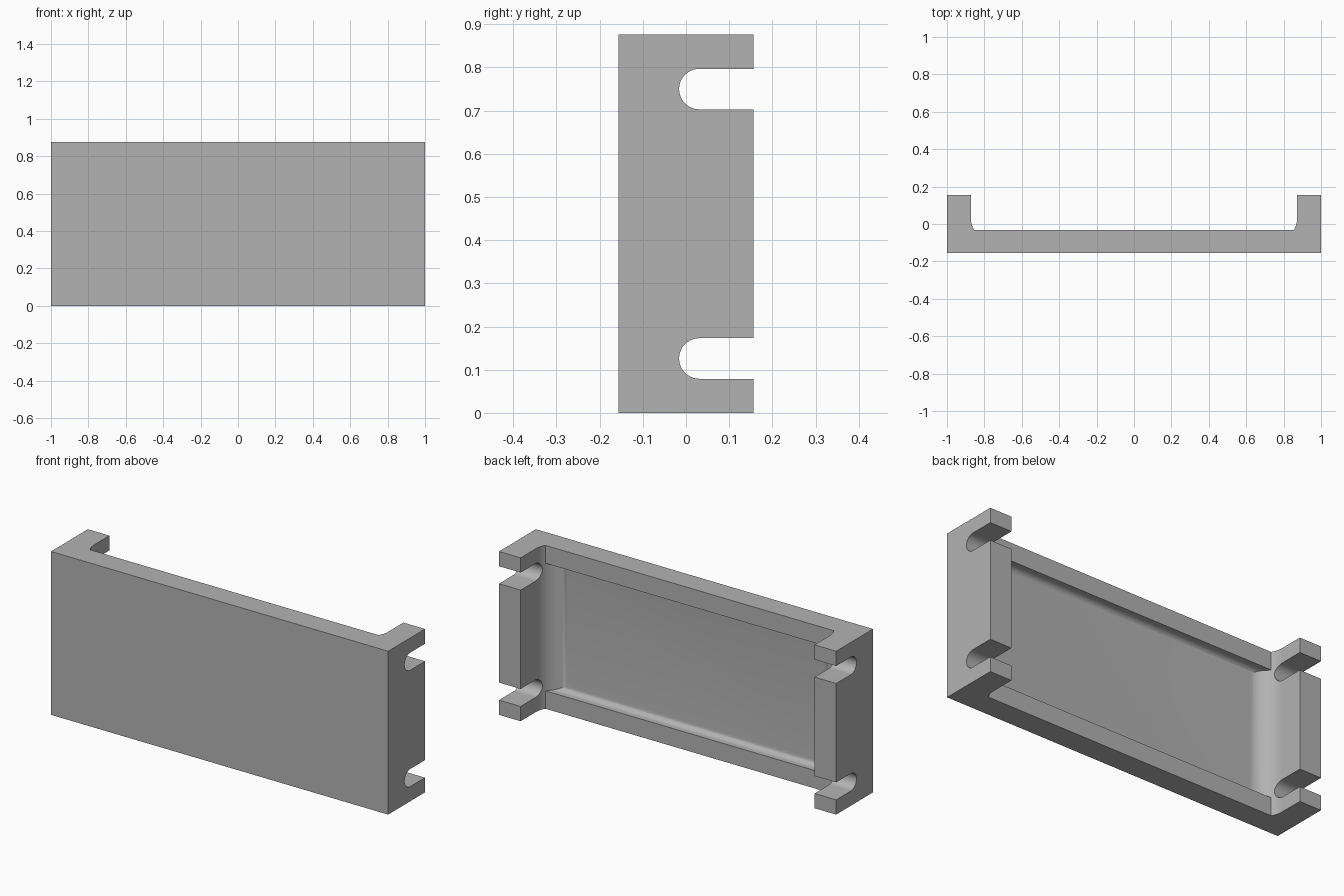
import bpy, bmesh
from math import pi, sin, cos, radians
from mathutils import Vector

if "Cube" in bpy.data.objects:
    bpy.data.objects.remove(bpy.data.objects["Cube"], do_unlink=True)

HEIGHT, BACK, FRONT = 0.876, 0.156, -0.156
RIM_Y, FLOOR_Y = -0.031, -0.083       # rim face and recess floor
INNER_X, END_R = 0.872, 0.11          # inside of the end walls, large fillet
RIM_W, LIP_R = 0.096, 0.03            # rim width, small fillet

grey = bpy.data.materials.new("plain grey")
grey.use_nodes = True
grey.diffuse_color = (0.45, 0.45, 0.45, 1)
grey.node_tree.nodes["Principled BSDF"].inputs["Base Color"].default_value = (0.45, 0.45, 0.45, 1)


def arc(cx, cy, r, start, end, steps=14):
    """Points along an arc, angles in degrees."""
    angles = [radians(start + (end - start) * i / steps) for i in range(steps + 1)]
    return [(cx + r * cos(a), cy + r * sin(a)) for a in angles]


def prism(name, points, axis, low, high):
    """Extrude an outline along z (points are x, y) or x (points are y, z)."""
    bm = bmesh.new()
    place = (lambda p: (p[0], p[1], low)) if axis == "z" else (lambda p: (low, p[0], p[1]))
    face = bm.faces.new([bm.verts.new(place(p)) for p in points])
    moved = bmesh.ops.extrude_face_region(bm, geom=[face])["geom"]
    step = Vector((0, 0, high - low)) if axis == "z" else Vector((high - low, 0, 0))
    bmesh.ops.translate(bm, vec=step, verts=[v for v in moved if isinstance(v, bmesh.types.BMVert)])
    bmesh.ops.recalc_face_normals(bm, faces=bm.faces)
    mesh = bpy.data.meshes.new(name)
    bm.to_mesh(mesh)
    bm.free()
    mesh.materials.append(grey)
    obj = bpy.data.objects.new(name, mesh)
    bpy.context.collection.objects.link(obj)
    return obj


def combine(target, tool, operation):
    """Apply a boolean and discard the tool."""
    tool.hide_render = True
    mod = target.modifiers.new("cut", "BOOLEAN")
    mod.operation, mod.object, mod.solver = operation, tool, "EXACT"
    bpy.context.view_layer.objects.active = target
    bpy.ops.object.modifier_apply(modifier=mod.name)
    bpy.data.objects.remove(tool, do_unlink=True)


# Solid block
bracket = prism("channel_bracket", [(-1, FRONT), (1, FRONT), (1, BACK), (-1, BACK)], "z", 0, HEIGHT)

# Hollow seen from above: end walls running into the floor through large fillets
cx, cy = INNER_X - END_R, FLOOR_Y + END_R
hollow = prism("hollow_cutter",
               [(-INNER_X, 0.5)] + arc(-cx, cy, END_R, 180, 270)
               + arc(cx, cy, END_R, 270, 360) + [(INNER_X, 0.5)], "z", -0.5, 1.5)

# Hollow seen from the side: open above the rim, with a filleted recess in the plate
fy = FLOOR_Y + LIP_R
low, high = RIM_W + LIP_R, HEIGHT - RIM_W - LIP_R
side = prism("recess_cutter",
             [(0.6, -0.6), (RIM_Y, -0.6), (RIM_Y, RIM_W)]
             + arc(fy, low, LIP_R, 270, 180, 8) + arc(fy, high, LIP_R, 180, 90, 8)
             + [(RIM_Y, HEIGHT - RIM_W), (RIM_Y, 1.6), (0.6, 1.6)], "x", -1.2, 1.2)
combine(hollow, side, "INTERSECT")
combine(bracket, hollow, "DIFFERENCE")

# Round-ended slots through both end walls
for z in (0.126, 0.75):
    slot = prism("slot_cutter", [(0.4, z + 0.047)] + arc(0.031, z, 0.047, 90, 270, 20)
                 + [(0.4, z - 0.047)], "x", -1.3, 1.3)
    combine(bracket, slot, "DIFFERENCE")

bpy.ops.object.select_all(action="DESELECT")
bracket.select_set(True)
bpy.context.view_layer.objects.active = bracket
bpy.ops.object.shade_smooth_by_angle(angle=radians(25))
